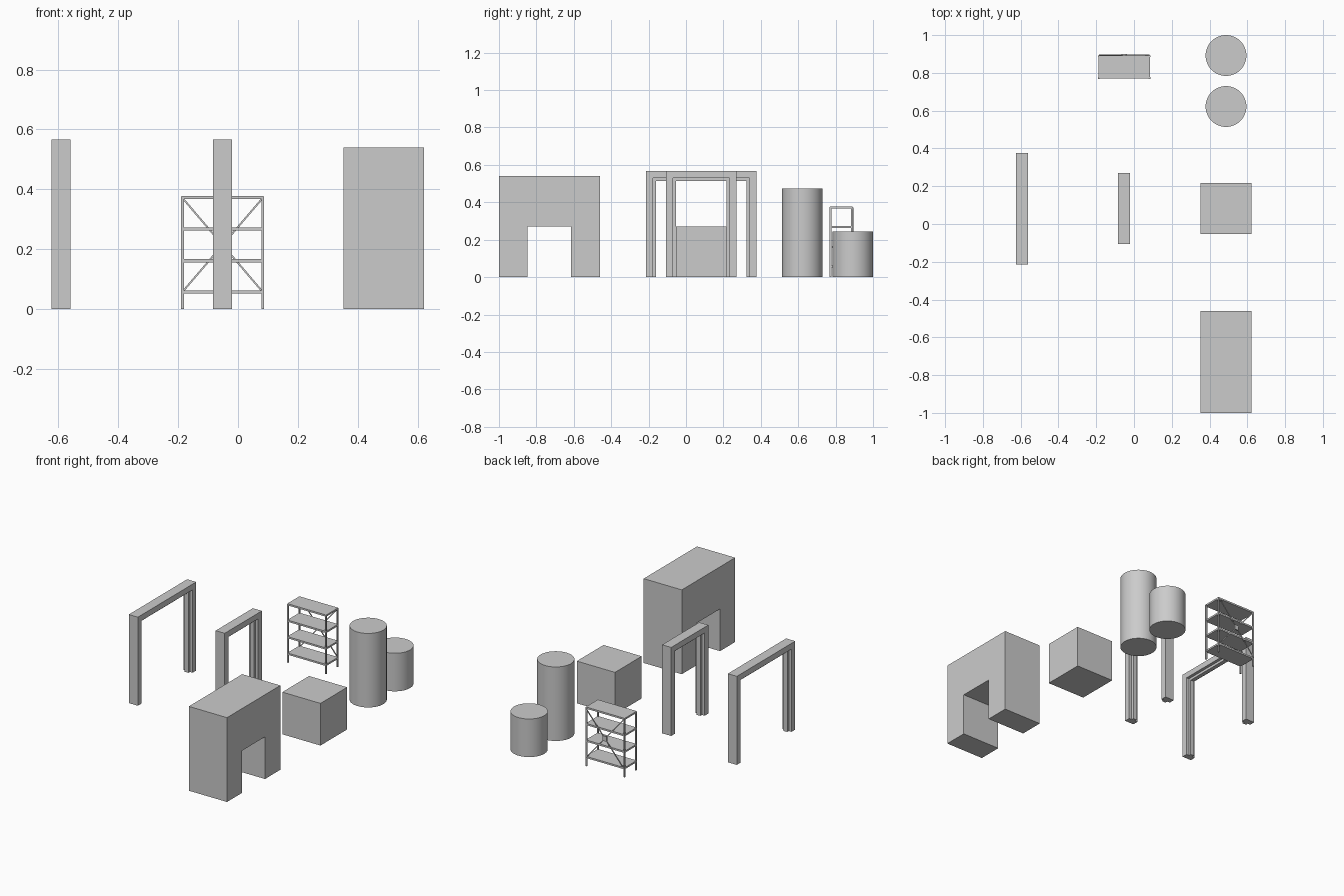
import bpy, bmesh, math
from mathutils import Vector

if "Cube" in bpy.data.objects:
    bpy.data.objects.remove(bpy.data.objects["Cube"])


def finish(name, bm):
    bmesh.ops.recalc_face_normals(bm, faces=bm.faces)
    me = bpy.data.meshes.new(name)
    bm.to_mesh(me)
    bm.free()
    ob = bpy.data.objects.new(name, me)
    bpy.context.collection.objects.link(ob)
    return ob


def box(name, lo, hi):
    lo, hi = Vector(lo), Vector(hi)
    bm = bmesh.new()
    bmesh.ops.create_cube(bm, size=1)
    size, mid = hi - lo, (lo + hi) / 2
    for v in bm.verts:
        v.co = Vector(a * b for a, b in zip(v.co, size)) + mid
    return finish(name, bm)


def extrude_x(name, outline, x0, x1):
    bm = bmesh.new()
    face = bm.faces.new([bm.verts.new((x0, y, z)) for y, z in outline])
    new = bmesh.ops.extrude_face_region(bm, geom=[face])["geom"]
    bmesh.ops.translate(bm, vec=(x1 - x0, 0, 0),
                        verts=[v for v in new if isinstance(v, bmesh.types.BMVert)])
    return finish(name, bm)


def cylinder(name, x, y, r, h):
    bpy.ops.mesh.primitive_cylinder_add(vertices=64, radius=r, depth=h,
                                        location=(x, y, h / 2))
    bpy.context.object.name = name
    bpy.ops.object.shade_smooth_by_angle()


def door_frame(name, x, y0, y1, h):
    # Mitred sweep of a stepped jamb profile with a central door stop
    half, stop, face, deep = 0.032, 0.013, 0.037, 0.053
    profile = [(0, -half), (face, -half), (face, -stop), (deep, -stop),
               (deep, stop), (face, stop), (face, half), (0, half)]
    bm = bmesh.new()
    rings = []
    for side, top in ((0, 0), (0, 1), (1, 1), (1, 0)):
        rings.append([bm.verts.new((x + px, y1 - d if side else y0 + d,
                                    h - d if top else 0)) for d, px in profile])
    n = len(profile)
    for a, b in zip(rings, rings[1:]):
        for i in range(n):
            j = (i + 1) % n
            bm.faces.new((a[i], a[j], b[j], b[i]))
    bm.faces.new(rings[0])
    bm.faces.new(rings[-1])
    return finish(name, bm)


# Solid blocks
extrude_x("notched_block",
          [(-1, 0), (-1, 0.54), (-0.46, 0.54), (-0.46, 0), (-0.615, 0),
           (-0.615, 0.27), (-0.847, 0.27), (-0.847, 0)], 0.352, 0.622)
box("cube_block", (0.352, -0.054, 0), (0.622, 0.216, 0.27))

# Drums
cylinder("tall_cylinder", 0.487, 0.622, 0.108, 0.474)
cylinder("short_cylinder", 0.487, 0.892, 0.108, 0.244)

# Door frames
door_frame("wide_door_frame", -0.592, -0.214, 0.377, 0.567)
door_frame("narrow_door_frame", -0.052, -0.106, 0.27, 0.567)

# Shelving unit: posts and shelves
X0, X1, Y0, Y1, T = -0.19, 0.087, 0.768, 0.892, 0.009
for xn, x in (("left", X0), ("right", X1 - T)):
    for yn, y in (("front", Y0), ("back", Y1 - T)):
        box(f"{yn}_{xn}_post", (x, y, 0), (x + T, y + T, 0.376))
for i, z in enumerate((0.062, 0.167, 0.273, 0.378)):
    box(f"shelf_{i + 1}", (X0 + 0.001, Y0 + 0.001, z - 0.011),
        (X1 - 0.001, Y1 - 0.001, z))

# Crossed back braces with a centre plate
cx, cz = (X0 + X1) / 2, 0.214
dx, dz = (X1 - X0) / 2 - 0.006, 0.155
for name, s in (("brace_rising", 1), ("brace_falling", -1)):
    ob = box(name, (-math.hypot(dx, dz), -0.002, -0.003),
             (math.hypot(dx, dz), 0.002, 0.003))
    ob.location = (cx, 0.8935 + 0.001 * s, cz)
    ob.rotation_euler.y = -s * math.atan2(dz, dx)
box("brace_plate", (cx - 0.014, 0.89, cz - 0.016), (cx + 0.014, 0.899, cz + 0.016))
